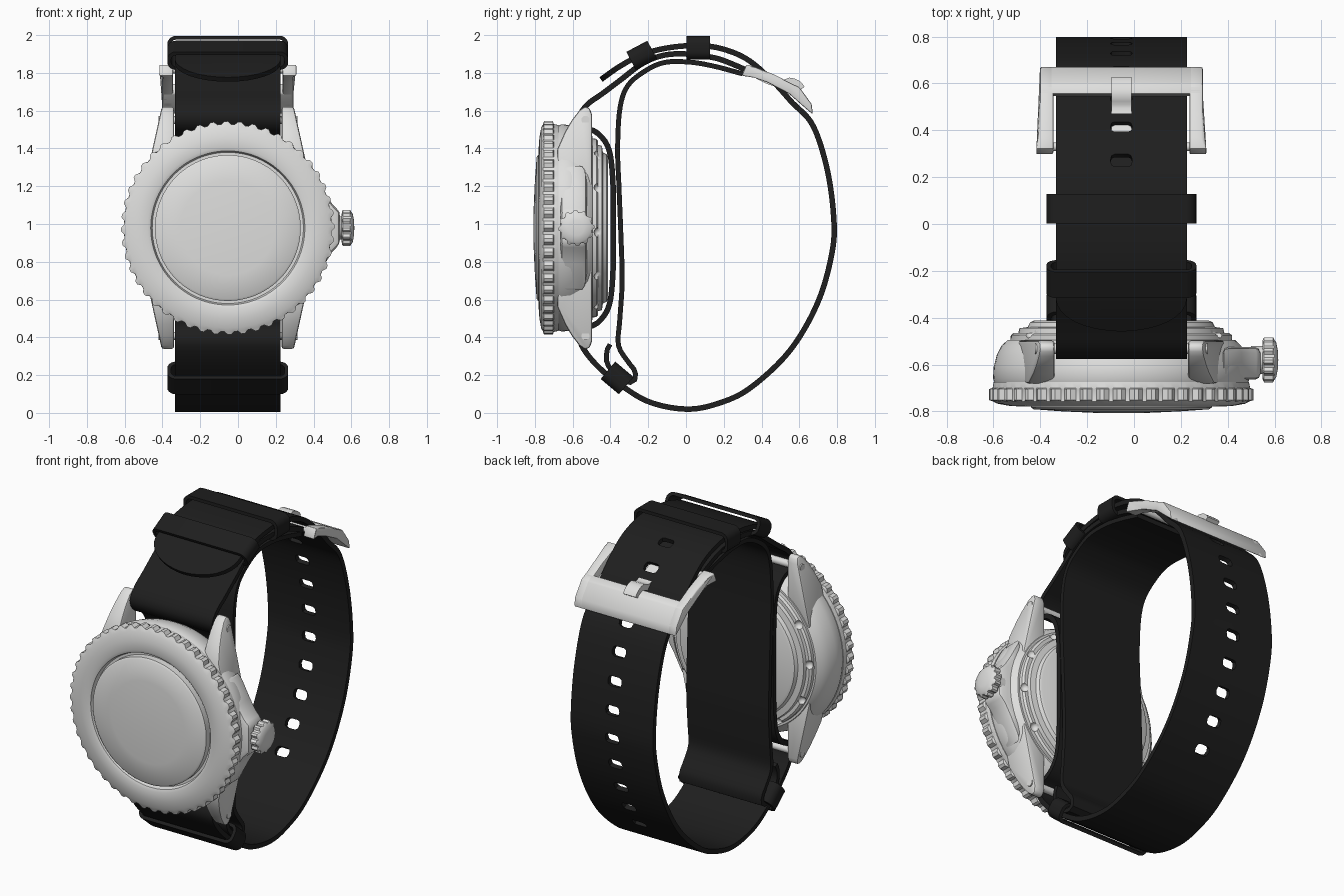
import bpy, bmesh, math
from mathutils import Vector

if "Cube" in bpy.data.objects:
    bpy.data.objects.remove(bpy.data.objects["Cube"])

CX, CZ = -0.054, 0.979      # centre of the dial
HALF = 0.28                 # half the strap width


def material(name, rgb):
    mat = bpy.data.materials.new(name)
    mat.use_nodes = True
    mat.diffuse_color = (*rgb, 1)
    mat.node_tree.nodes["Principled BSDF"].inputs["Base Color"].default_value = (*rgb, 1)
    return mat


STEEL = material("brushed steel", (0.74, 0.74, 0.73))
BLACK = material("black strap", (0.013, 0.013, 0.013))


def build(name, verts, faces, mat):
    bm = bmesh.new()
    vs = [bm.verts.new(v) for v in verts]
    for f in faces:
        bm.faces.new([vs[i] for i in f])
    bmesh.ops.remove_doubles(bm, verts=bm.verts, dist=1e-5)
    bmesh.ops.recalc_face_normals(bm, faces=bm.faces)
    mesh = bpy.data.meshes.new(name)
    bm.to_mesh(mesh)
    bm.free()
    obj = bpy.data.objects.new(name, mesh)
    bpy.context.collection.objects.link(obj)
    obj.data.materials.append(mat)
    return obj


def finish(obj, angle=35):
    # apply the modifiers, then smooth all but the sharp edges
    bpy.ops.object.select_all(action="DESELECT")
    obj.select_set(True)
    bpy.context.view_layer.objects.active = obj
    for mod in list(obj.modifiers):
        bpy.ops.object.modifier_apply(modifier=mod.name)
    bpy.ops.object.shade_smooth_by_angle(angle=math.radians(angle))
    return obj


def bevel(obj, width):
    mod = obj.modifiers.new("Bevel", "BEVEL")
    mod.width, mod.segments = width, 2
    return finish(obj)


def dial_axis(c, s, h):
    return (CX + c, h, CZ + s)


def lathe(name, profile, segs, mat=STEEL, place=dial_axis, notch_from=9, notch=0.97):
    # spin (radius, height) points; rows beyond notch_from get a toothed rim
    verts, faces, n = [], [], len(profile)
    for i in range(segs):
        a = math.tau * i / segs
        for r, h in profile:
            if r > notch_from and i % 4 > 1:
                r *= notch
            verts.append(place(r * math.cos(a), r * math.sin(a), h))
        j = (i + 1) % segs
        faces += [(i * n + k, i * n + k + 1, j * n + k + 1, j * n + k) for k in range(n - 1)]
    return build(name, verts, faces, mat)


def prism(name, pts, lo, hi, place):
    # extrude an outline between two depths, each given per point
    n = len(pts)
    verts = [place(p, lo(p)) for p in pts] + [place(p, hi(p)) for p in pts]
    faces = [tuple(range(n)), tuple(range(n, 2 * n))]
    faces += [(i, (i + 1) % n, n + (i + 1) % n, n + i) for i in range(n)]
    return build(name, verts, faces, STEEL)


def rod(name, radius, x0, x1, y, z, segs=24):
    return finish(lathe(name, [(0, x0), (radius, x0), (radius, x1), (0, x1)], segs,
                        place=lambda c, s, h: (h, y + c, z + s)))


def spline(pts, step=12):
    # smooth curve through the points
    p = [Vector(q) for q in pts]
    p = [2 * p[0] - p[1]] + p + [2 * p[-1] - p[-2]]
    out = []
    for a, b, c, d in zip(p, p[1:], p[2:], p[3:]):
        for k in range(step):
            t = k / step
            out.append(0.5 * (2 * b + (c - a) * t + (2 * a - 5 * b + 4 * c - d) * t * t
                              + (3 * b - a - 3 * c + d) * t ** 3))
    return out + [p[-2]]


def resample(path, gap, start=0.0):
    # even spacing, with a finer run over the first stretch
    lens = [0.0]
    for a, b in zip(path, path[1:]):
        lens.append(lens[-1] + (b - a).length)
    stops = [start * (1 - math.cos(math.pi / 2 * j / 8)) for j in range(8)] if start else []
    stops += [start + gap * i for i in range(int((lens[-1] - start) / gap) + 1)]
    out, k = [], 0
    for s in stops:
        while k < len(lens) - 2 and lens[k + 1] < s:
            k += 1
        out.append(path[k].lerp(path[k + 1], (s - lens[k]) / (lens[k + 1] - lens[k])))
    return out, stops


def ribbon(name, rows, cols, thick, mat=BLACK, closed=False, holes=(), width=lambda i: 1):
    # sweep a flat band along (y, z) rows; holes are two rows tall
    rows, n = [Vector(r) for r in rows], len(cols)
    verts = [(c * width(i), r.x, r.y) for i, r in enumerate(rows) for c in cols]
    for h in holes:
        for r, mid in ((h, h + 1), (h + 2, h + 1)):
            p = rows[r].lerp(rows[mid], 0.25)
            for k in (1, n - 2):
                verts[r * n + k] = (cols[k] * 0.88, p.x, p.y)
    cut = {r for h in holes for r in (h, h + 1)}
    faces, m = [], len(rows)
    for i in range(m if closed else m - 1):
        j = (i + 1) % m
        faces += [(i * n + k, i * n + k + 1, j * n + k + 1, j * n + k)
                  for k in range(n - 1) if not (i in cut and 0 < k < n - 2)]
    obj = build(name, verts, faces, mat)
    mod = obj.modifiers.new("Solidify", "SOLIDIFY")
    mod.thickness, mod.offset, mod.use_even_offset = thick, 0, True
    obj.location.x = CX
    return finish(obj, 40)


# Bezel with coin edge, crystal and case
finish(lathe("bezel", [(0.37, -0.745), (0.4, -0.745), (0.408, -0.773), (0.425, -0.78), (0.48, -0.776),
                       (0.53, -0.767), (0.549, -0.757), (0.565, -0.752), (0.565, -0.705), (0.55, -0.7),
                       (0.545, -0.675), (0.3, -0.675)], 192, notch_from=0.56))
finish(lathe("crystal", [(0.386, -0.7), (0.386, -0.783), (0.375, -0.791), (0.25, -0.8),
                         (0.12, -0.806), (0, -0.807)], 96))
finish(lathe("case_body", [(0, -0.69), (0.535, -0.69), (0.548, -0.66), (0.545, -0.61), (0.532, -0.56),
                           (0.512, -0.52), (0.485, -0.495), (0, -0.495)], 96))

# Case back with wrench notches
back = lathe("case_back", [(0, -0.52), (0.475, -0.52), (0.472, -0.475), (0.46, -0.465), (0.44, -0.465),
                           (0.435, -0.445), (0.4, -0.44), (0.39, -0.42), (0.375, -0.413), (0, -0.413)], 96)
bm = bmesh.new()
for i in range(12):
    a = math.tau * i / 12 - 0.05
    ball = bmesh.ops.create_uvsphere(bm, u_segments=12, v_segments=8, radius=0.027)
    bmesh.ops.translate(bm, verts=ball["verts"],
                        vec=dial_axis(0.463 * math.cos(a), 0.463 * math.sin(a), -0.462))
mesh = bpy.data.meshes.new("notch_cutter")
bm.to_mesh(mesh)
bm.free()
cutter = bpy.data.objects.new("notch_cutter", mesh)
cutter.hide_render = True
bpy.context.collection.objects.link(cutter)
mod = back.modifiers.new("Notches", "BOOLEAN")
mod.object, mod.operation, mod.solver = cutter, "DIFFERENCE", "EXACT"
finish(back)
bpy.data.objects.remove(cutter)

# Lugs and spring bars
LUG = [(-0.68, 0.22), (-0.68, 0.42), (-0.64, 0.51), (-0.605, 0.57), (-0.565, 0.622), (-0.535, 0.643),
       (-0.51, 0.635), (-0.498, 0.6), (-0.498, 0.22)]
for sz, level in ((1, "upper"), (-1, "lower")):
    for sx, side in ((1, "left"), (-1, "right")):
        bevel(prism(f"{level}_{side}_lug", LUG, lambda p: 0.285, lambda p: 0.35 + 0.22 * (0.64 - p[1]),
                    lambda p, x: (CX + sx * x, p[0], CZ + sz * p[1])), 0.012)
    rod(f"{level}_spring_bar", 0.022, CX - 0.368, CX + 0.368, -0.532, CZ + sz * 0.572)

# Crown and its guard
GUARD = [(0.38, 0.34), (0.46, 0.19), (0.5, 0.125), (0.54, 0.085)]
GUARD += [(x, -z) for x, z in reversed(GUARD)]
bevel(prism("crown_guard", GUARD, lambda p: -0.665, lambda p: -0.525,
            lambda p, y: (p[0], y, CZ + p[1])), 0.025)
finish(lathe("crown", [(0, 0.5), (0.06, 0.5), (0.06, 0.548), (0.088, 0.55), (0.096, 0.556), (0.096, 0.594),
                       (0.084, 0.6), (0.076, 0.607), (0.04, 0.614), (0, 0.616)], 48,
             place=lambda c, s, h: (h, -0.58 + c, CZ + s), notch_from=0.085, notch=0.88))

# Long strap: tail, back arc, lower lugs, behind the case, upper lugs, buckle
LONG = [(-0.45, 1.765), (-0.35, 1.835), (-0.235, 1.895), (-0.1, 1.932), (0.065, 1.945), (0.2, 1.925),
        (0.33, 1.868), (0.46, 1.755), (0.56, 1.645), (0.67, 1.525), (0.745, 1.3), (0.781, 1.05),
        (0.775, 0.86), (0.7, 0.59), (0.55, 0.33), (0.34, 0.132), (0.17, 0.05), (0, 0.02), (-0.2, 0.06),
        (-0.37, 0.165), (-0.46, 0.24), (-0.53, 0.32), (-0.562, 0.39), (-0.53, 0.448), (-0.47, 0.475),
        (-0.41, 0.56), (-0.388, 0.72), (-0.384, 0.98), (-0.388, 1.24), (-0.41, 1.4), (-0.47, 1.483),
        (-0.53, 1.51), (-0.562, 1.57), (-0.52, 1.635), (-0.45, 1.685), (-0.35, 1.76), (-0.23, 1.85),
        (-0.12, 1.893), (0, 1.9), (0.15, 1.88), (0.25, 1.845), (0.33, 1.81)]
TAIL = 0.17
rows, stops = resample(spline(LONG), TAIL / 6, TAIL)


def tail_width(i):
    return max(0.05, math.sqrt(1 - max(0, 1 - stops[i] / TAIL) ** 2))


ribbon("long_strap", rows, [-HALF, -0.047, -0.028, 0.028, 0.047, HALF], 0.029,
       holes=[28 + 6 * k for k in range(12)], width=tail_width)

# Short strap inside, ending in a loop at the bottom keeper
SHORT = [(0.3, 1.795), (0.15, 1.835), (0.02, 1.857), (-0.115, 1.855), (-0.22, 1.808), (-0.31, 1.73),
         (-0.35, 1.61), (-0.362, 1.4), (-0.355, 1.2), (-0.345, 0.95), (-0.338, 0.7), (-0.35, 0.5),
         (-0.358, 0.36), (-0.31, 0.275), (-0.27, 0.22), (-0.275, 0.17), (-0.32, 0.165), (-0.38, 0.21),
         (-0.42, 0.27), (-0.415, 0.34), (-0.385, 0.385)]
ribbon("short_strap", resample(spline(SHORT), 0.03)[0], [-HALF, HALF], 0.026)

# Keepers: rounded rectangular loops around the strap
for name, y, z, tilt, tall in (("front_keeper", -0.235, 1.893, 28, 0.044),
                               ("top_keeper", 0.065, 1.933, 0, 0.053),
                               ("bottom_keeper", -0.365, 0.185, -40, 0.05)):
    loop = []
    for q, (sx, sz) in enumerate(((1, 1), (-1, 1), (-1, -1), (1, -1))):
        for k in range(6):
            a = math.pi / 2 * (q + k / 5)
            loop.append((sx * 0.275 + 0.035 * math.cos(a), sz * (tall - 0.035) + 0.035 * math.sin(a)))
    keeper = ribbon(name, loop, [-0.063, 0.063], 0.02, closed=True)
    keeper.rotation_euler = (math.radians(tilt), 0, math.pi / 2)
    keeper.rotation_mode = "XYZ"
    # turn the loop across the strap first, then tilt it along the slope
    for v in keeper.data.vertices:
        v.co = (v.co.y, -v.co.x, v.co.z)
    keeper.data.update()
    keeper.rotation_euler = (math.radians(tilt), 0, 0)
    keeper.location = (CX, y, z)

# Buckle: arms, frame bar, pin and tongue
BAR = [(0.555, 1.745), (0.6, 1.725), (0.665, 1.635), (0.672, 1.58), (0.63, 1.615), (0.545, 1.69)]
ARM = [(0.295, 1.785), (0.32, 1.845), (0.37, 1.83), (0.47, 1.79)] + BAR + [(0.43, 1.75), (0.36, 1.775)]
for sx, side in ((1, "left"), (-1, "right")):
    bevel(prism(f"buckle_{side}_arm", ARM, lambda p: 0.29, lambda p: 0.365 if p[0] < 0.35 else 0.348,
                lambda p, x: (CX + sx * x, *p)), 0.008)
bevel(prism("buckle_bar", BAR, lambda p: -0.345, lambda p: 0.345, lambda p, x: (CX + x, *p)), 0.008)
rod("buckle_pin", 0.018, CX - 0.33, CX + 0.33, 0.33, 1.815)
TONGUE = [(0.33, 1.815), (0.42, 1.765), (0.5, 1.74), (0.55, 1.757), (0.595, 1.74), (0.62, 1.705)]
ribbon("buckle_tongue", resample(spline(TONGUE), 0.02)[0], [-0.043, 0.043], 0.035, STEEL)
